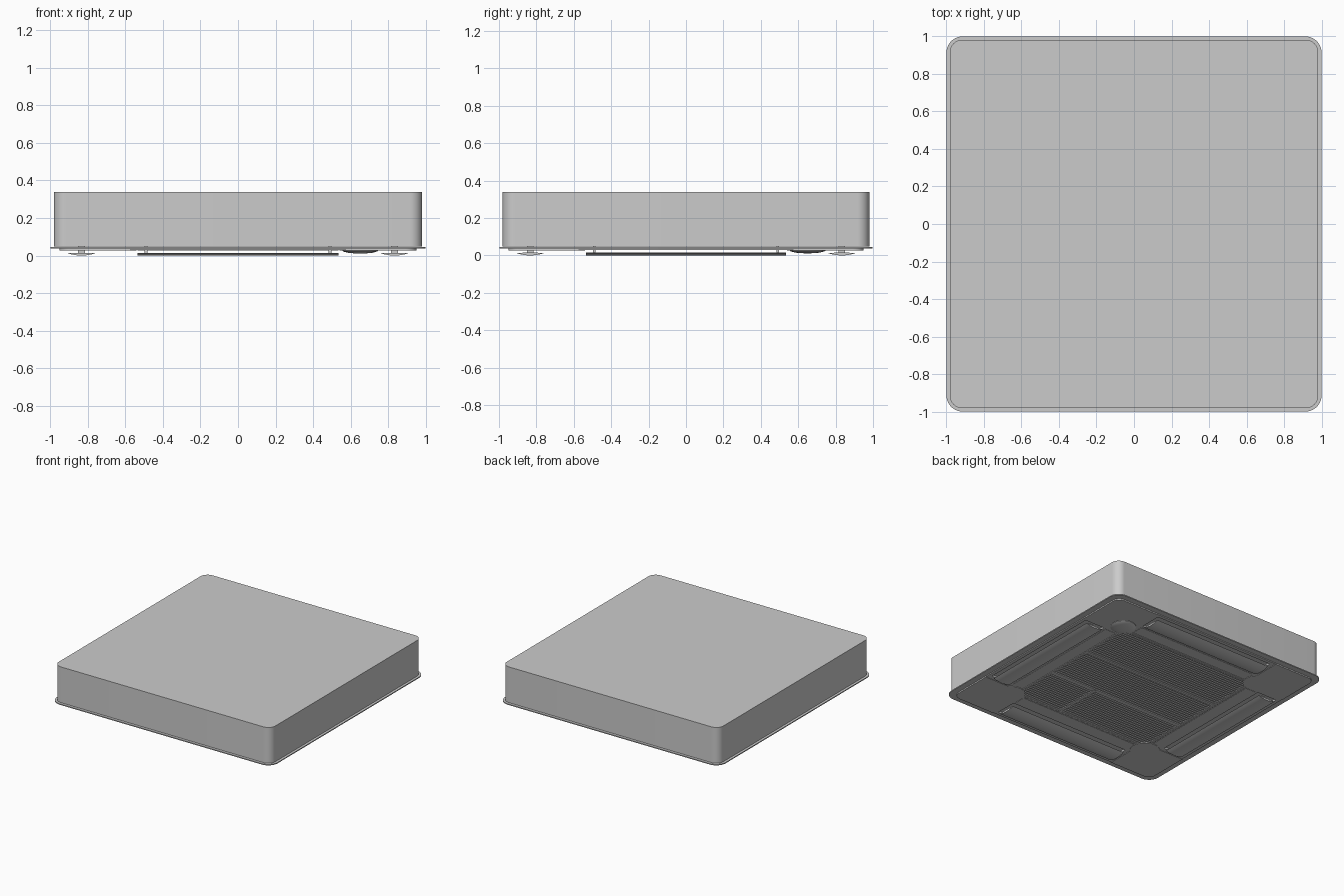
import bpy, bmesh, math
from mathutils import Matrix, Vector

if "Cube" in bpy.data.objects:
    bpy.data.objects.remove(bpy.data.objects["Cube"])


def finish(name, bm, smooth=True):
    bmesh.ops.recalc_face_normals(bm, faces=bm.faces[:])
    me = bpy.data.meshes.new(name)
    bm.to_mesh(me)
    bm.free()
    ob = bpy.data.objects.new(name, me)
    bpy.context.collection.objects.link(ob)
    if smooth:
        bpy.context.view_layer.objects.active = ob
        ob.select_set(True)
        bpy.ops.object.shade_smooth_by_angle(angle=math.radians(30))
        ob.select_set(False)
    return ob


def prism(bm, pts, vec):
    """Close a 3D outline and extrude it along a vector."""
    face = bm.faces.new([bm.verts.new(p) for p in pts])
    new = bmesh.ops.extrude_face_region(bm, geom=[face])["geom"]
    bmesh.ops.translate(bm, vec=vec, verts=[g for g in new if isinstance(g, bmesh.types.BMVert)])


def box(bm, x0, x1, y0, y1, z0, z1):
    prism(bm, [(x0, y0, z0), (x1, y0, z0), (x1, y1, z0), (x0, y1, z0)], (0, 0, z1 - z0))


def rounded(half, r, z, n=10):
    pts = []
    for k, (sx, sy) in enumerate([(1, 1), (-1, 1), (-1, -1), (1, -1)]):
        for i in range(n + 1):
            a = math.pi / 2 * (k + i / n)
            pts.append((sx * (half - r) + r * math.cos(a), sy * (half - r) + r * math.sin(a), z))
    return pts


def around(bm, k):
    """Turn everything in bm by k quarter turns."""
    bmesh.ops.rotate(bm, matrix=Matrix.Rotation(k * math.pi / 2, 3, 'Z'), verts=bm.verts[:])


def cut(ob, bm):
    cutter = finish("cutter", bm, False)
    cutter.hide_render = True
    mod = ob.modifiers.new("cut", 'BOOLEAN')
    mod.object = cutter
    mod.solver = 'EXACT'
    bpy.context.view_layer.objects.active = ob
    bpy.ops.object.modifier_apply(modifier=mod.name)
    bpy.data.objects.remove(cutter)


# Main casing
bm = bmesh.new()
prism(bm, rounded(0.98, 0.065, 0.048), (0, 0, 0.292))
finish("casing", bm)

# Ceiling flange and fascia, with openings for the grille and four air outlets
plates = []
for name, half, r, z0, z1 in [("flange", 0.998, 0.085, 0.038, 0.046),
                              ("fascia", 0.95, 0.06, 0.031, 0.038)]:
    bm = bmesh.new()
    prism(bm, rounded(half, r, z0), (0, 0, z1 - z0))
    plates.append(finish(name, bm))
for plate in plates:
    bm = bmesh.new()
    box(bm, -0.625, 0.625, -0.625, 0.625, -0.1, 0.2)
    cut(plate, bm)
    for k in range(4):
        bm = bmesh.new()
        box(bm, 0.745, 0.92, -0.54, 0.54, -0.1, 0.2)
        around(bm, k)
        cut(plate, bm)

for k in range(4):
    # Corner covers with a round tab facing the grille
    bm = bmesh.new()
    c, r, e, o = 0.65, 0.11, 0.575, 0.95
    d = math.sqrt(r * r - (c - e) ** 2)
    a0 = math.atan2(d, e - c)
    a1 = 2 * math.pi + math.atan2(e - c, d)
    pts = [(o, e), (o, o - 0.06)]
    pts += [(o - 0.06 + 0.06 * math.cos(t * math.pi / 16),
             o - 0.06 + 0.06 * math.sin(t * math.pi / 16)) for t in range(1, 8)]
    pts += [(o - 0.06, o), (e, o)]
    pts += [(c + r * math.cos(a0 + (a1 - a0) * i / 20),
             c + r * math.sin(a0 + (a1 - a0) * i / 20)) for i in range(21)]
    prism(bm, [(x, y, 0.028) for x, y in pts], (0, 0, 0.008))
    around(bm, k)
    finish("corner_cover", bm)

    # Bowed louver blade
    bm = bmesh.new()
    prof = []
    for i in range(13):
        t = -1 + i / 6
        prof.append((0.833 + 0.075 * t, -0.535, 0.001 + 0.013 * t * t))
    prof += [(0.87, -0.535, 0.0155), (0.796, -0.535, 0.0155)]
    prism(bm, prof, (0, 1.07, 0))
    around(bm, k)
    finish("louver", bm)

    # Louver hinge arms
    bm = bmesh.new()
    for y in (-0.49, 0.49):
        box(bm, 0.815, 0.851, y - 0.007, y + 0.007, 0.012, 0.05)
    around(bm, k)
    finish("louver_hinges", bm)

    # Trim strip between grille and outlet
    bm = bmesh.new()
    box(bm, 0.635, 0.725, -0.535, 0.535, 0.029, 0.033)
    around(bm, k)
    finish("outlet_trim", bm)

# Intake grille: rim, slats, dividers and the latch bar
bm = bmesh.new()
for k in range(4):
    b = bmesh.new()
    box(b, 0.605, 0.622, -0.622, 0.622, 0.03, 0.047)
    around(b, k)
    me = bpy.data.meshes.new("rim_part")
    b.to_mesh(me)
    b.free()
    bm.from_mesh(me)
    bpy.data.meshes.remove(me)
finish("grille_rim", bm)

bm = bmesh.new()
n = 50
for i in range(n):
    y = -0.605 + 1.21 * (i + 0.5) / n
    box(bm, -0.61, 0.61, y - 0.007, y + 0.007, 0.032, 0.043)
finish("grille_slats", bm, False)

bm = bmesh.new()
for y in (-0.21, 0.18):
    box(bm, -0.61, 0.61, y - 0.012, y + 0.012, 0.031, 0.047)
box(bm, 0.188, 0.212, -0.61, -0.21, 0.029, 0.047)
finish("grille_dividers", bm, False)

# Round sensor dome on one corner
bm = bmesh.new()
prof = [(0.095, 0.031), (0.095, 0.025), (0.085, 0.021), (0.065, 0.016), (0.035, 0.013), (0, 0.012)]
vs = [bm.verts.new((x, 0, z)) for x, z in prof]
es = [bm.edges.new(p) for p in zip(vs, vs[1:])]
bmesh.ops.spin(bm, geom=vs + es, cent=(0, 0, 0), axis=(0, 0, 1), angle=2 * math.pi, steps=32)
bmesh.ops.remove_doubles(bm, verts=bm.verts[:], dist=1e-5)
bmesh.ops.translate(bm, vec=Vector((0.65, 0.65, 0)), verts=bm.verts[:])
dome = finish("sensor_dome", bm)

# Set the lowest point on the floor
for ob in bpy.data.objects:
    ob.location.z -= 0.001
